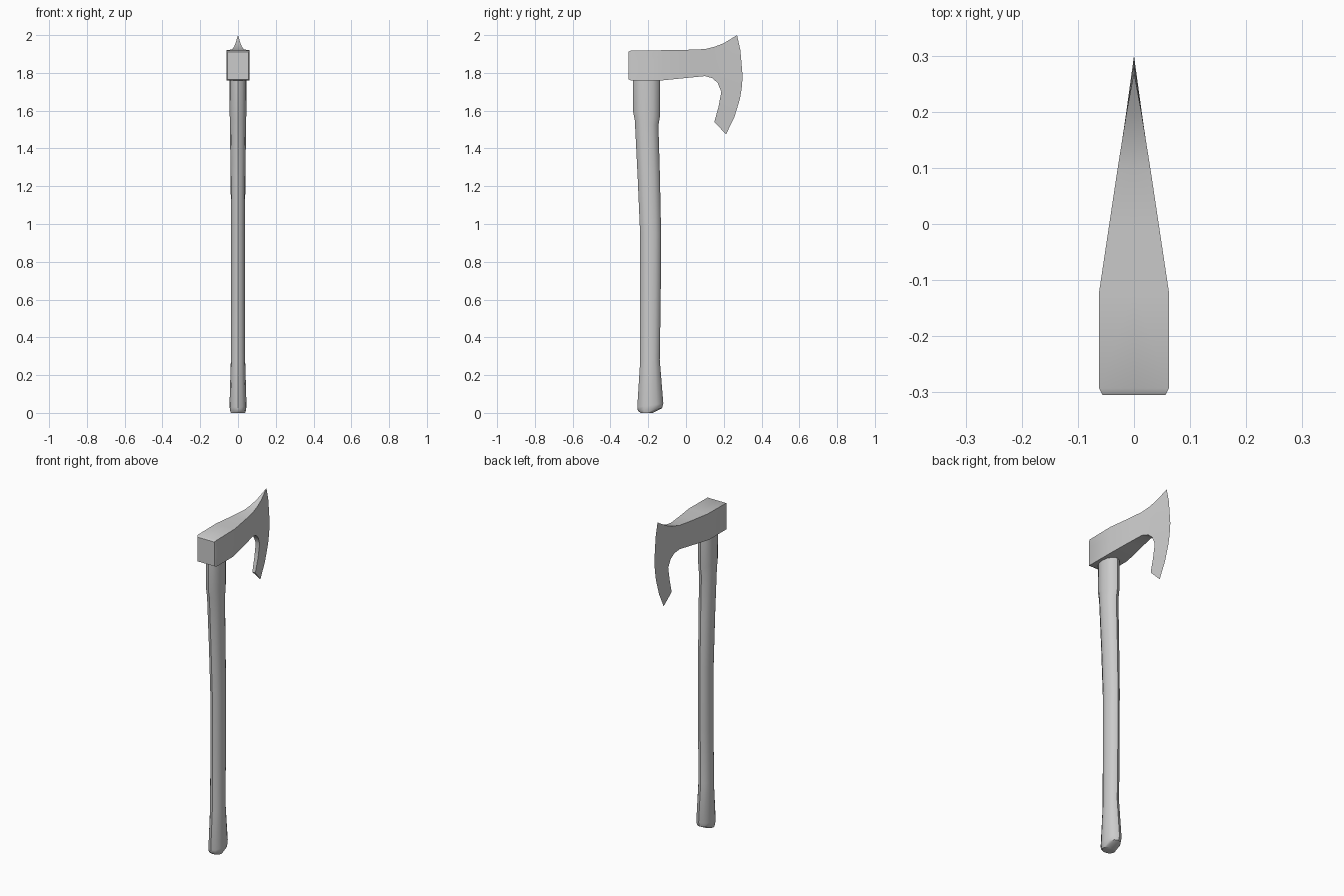
import bpy, bmesh, math

if "Cube" in bpy.data.objects:
    bpy.data.objects.remove(bpy.data.objects["Cube"])


def finish(name, bm, angle):
    bmesh.ops.recalc_face_normals(bm, faces=bm.faces)
    mesh = bpy.data.meshes.new(name)
    bm.to_mesh(mesh)
    bm.free()
    ob = bpy.data.objects.new(name, mesh)
    bpy.context.collection.objects.link(ob)
    bpy.ops.object.select_all(action='DESELECT')
    bpy.context.view_layer.objects.active = ob
    ob.select_set(True)
    bpy.ops.object.shade_smooth_by_angle(angle=math.radians(angle))
    return ob


# Handle: oval rings, each given as rear (y, z), front (y, z), half width
SIDES = 12
rings = [
    (-0.240, 0.000, -0.175, 0.000, 0.038),
    (-0.255, 0.012, -0.127, 0.025, 0.043),
    (-0.258, 0.030, -0.120, 0.050, 0.045),
    (-0.243, 0.270, -0.139, 0.280, 0.038),
    (-0.243, 0.600, -0.134, 0.600, 0.037),
    (-0.243, 0.950, -0.132, 0.950, 0.037),
    (-0.256, 1.250, -0.138, 1.250, 0.039),
    (-0.271, 1.550, -0.146, 1.520, 0.043),
    (-0.281, 1.600, -0.138, 1.570, 0.044),
    (-0.281, 1.780, -0.138, 1.780, 0.045),
]
bm = bmesh.new()
loops = []
for y0, z0, y1, z1, w in rings:
    loop = []
    for i in range(SIDES):
        a = 2 * math.pi * i / SIDES
        f = (1 - math.cos(a)) / 2
        loop.append(bm.verts.new((w * math.sin(a), y0 + (y1 - y0) * f, z0 + (z1 - z0) * f)))
    loops.append(loop)
for a, b in zip(loops, loops[1:]):
    for i in range(SIDES):
        j = (i + 1) % SIDES
        bm.faces.new((a[i], a[j], b[j], b[i]))
bm.faces.new(loops[0])
bm.faces.new(loops[-1])
finish("handle", bm, 40)

# Axe head: body columns as top (y, z), bottom (y, z), half thickness
body = [
    (-0.305, 1.911, -0.305, 1.766, 0.056),
    (-0.293, 1.918, -0.293, 1.760, 0.062),
    (-0.120, 1.920, -0.130, 1.760, 0.062),
    (0.000, 1.922, 0.000, 1.773, 0.044),
    (0.100, 1.926, 0.100, 1.783, 0.029),
    (0.150, 1.938, 0.140, 1.772, 0.021),
]
# Blade: thick inner line (y, z, half thickness) and sharp cutting edge (y, z)
inner = [(0.200, 1.957, 0.013), (0.198, 1.890, 0.014), (0.190, 1.800, 0.015), (0.168, 1.746, 0.016),
         (0.187, 1.700, 0.013), (0.172, 1.620, 0.012), (0.150, 1.540, 0.010)]
edge = [(0.270, 2.000), (0.288, 1.920), (0.300, 1.780), (0.295, 1.720),
        (0.285, 1.660), (0.256, 1.565), (0.212, 1.475)]

bm = bmesh.new()
columns = []
for y0, z0, y1, z1, t in body:
    columns.append([bm.verts.new((t, y0 + (y1 - y0) * k / 3, z0 + (z1 - z0) * k / 3)) for k in range(4)])
columns.append([bm.verts.new((t, y, z)) for y, z, t in inner])
columns.append([bm.verts.new((0, y, z)) for y, z in edge])
for a, b in zip(columns, columns[1:]):
    for i in range(min(len(a), len(b)) - 1):
        bm.faces.new((a[i], a[i + 1], b[i + 1], b[i]))

# Close the rim towards the middle plane, then mirror the half
rim = [e for e in bm.edges if e.is_boundary and max(v.co.x for v in e.verts) > 0]
new = bmesh.ops.extrude_edge_only(bm, edges=rim)["geom"]
for v in new:
    if isinstance(v, bmesh.types.BMVert):
        v.co.x = 0
bmesh.ops.remove_doubles(bm, verts=bm.verts, dist=0.0001)
half = bmesh.ops.duplicate(bm, geom=bm.verts[:] + bm.edges[:] + bm.faces[:])["geom"]
for v in half:
    if isinstance(v, bmesh.types.BMVert):
        v.co.x *= -1
bmesh.ops.remove_doubles(bm, verts=bm.verts, dist=0.0001)
finish("axe_head", bm, 35)
